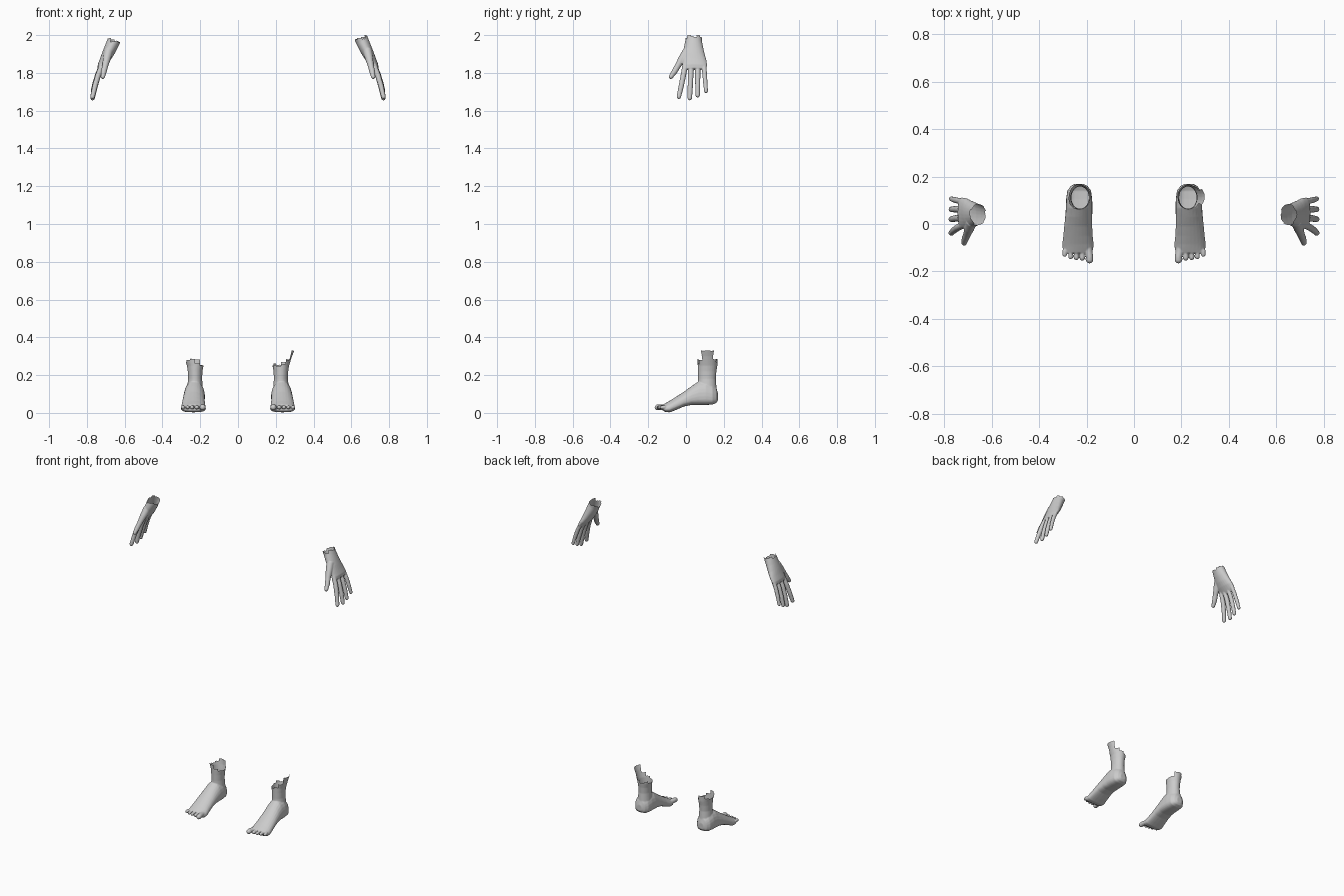
import bpy, bmesh
from math import sin, cos, pi, atan2, tau
from mathutils import Vector

if "Cube" in bpy.data.objects:
    bpy.data.objects.remove(bpy.data.objects["Cube"])

N = 24


def loft(bm, rings):
    """Closed skin through a list of equal-length point rings."""
    vs = [[bm.verts.new(p) for p in r] for r in rings]
    n = len(vs[0])
    for a, b in zip(vs, vs[1:]):
        for i in range(n):
            j = (i + 1) % n
            bm.faces.new((a[i], a[j], b[j], b[i]))
    bm.faces.new(vs[0][::-1])
    bm.faces.new(vs[-1])


def ring(c, u, v):
    return [Vector(c) + u * cos(tau * i / N) + v * sin(tau * i / N) for i in range(N)]


def digit(bm, pts):
    """Round-tipped tapering finger or toe along (x, y, z, radius) points."""
    P = [Vector(p[:3]) for p in pts]
    R = [p[3] for p in pts]
    d = (P[-1] - P[-2]).normalized()
    end, r = P[-1], R[-1]
    for a in (0.5, 1.0, 1.4):
        P.append(end + d * r * sin(a))
        R.append(r * cos(a))
    rings = []
    for i, p in enumerate(P):
        t = (P[min(i + 1, len(P) - 1)] - P[max(i - 1, 0)]).normalized()
        u = t.cross(Vector((0.3, 0.2, 1)) if abs(t.y) > 0.8 else Vector((0, 1, 0))).normalized()
        rings.append(ring(p, u * R[i], t.cross(u) * R[i]))
    loft(bm, rings)


def fuse(bm, name):
    """Merge overlapping solids into one smooth skin."""
    bmesh.ops.recalc_face_normals(bm, faces=bm.faces)
    me = bpy.data.meshes.new(name)
    bm.to_mesh(me)
    bm.free()
    ob = bpy.data.objects.new(name, me)
    bpy.context.collection.objects.link(ob)
    m = ob.modifiers.new("fuse", 'REMESH')
    m.mode = 'VOXEL'
    m.voxel_size = 0.003
    s = ob.modifiers.new("soften", 'SMOOTH')
    s.factor = 0.5
    s.iterations = 5
    dg = bpy.context.evaluated_depsgraph_get()
    out = bpy.data.meshes.new_from_object(ob.evaluated_get(dg))
    bpy.data.objects.remove(ob)
    return out


def torn(src, name, centre, limits, flip=False):
    """Open the top along a stepped edge (limit heights by angle); optionally mirror in x."""
    bm = bmesh.new()
    bm.from_mesh(src)
    k = len(limits)
    gone = []
    for f in bm.faces:
        c = f.calc_center_median()
        a = atan2(c.y - centre[1], c.x - centre[0]) % tau
        if c.z > limits[int(a / tau * k) % k]:
            gone.append(f)
    bmesh.ops.delete(bm, geom=gone, context='FACES')
    if flip:
        for v in bm.verts:
            v.co.x *= -1
        bmesh.ops.reverse_faces(bm, faces=bm.faces)
    for f in bm.faces:
        f.smooth = True
    me = bpy.data.meshes.new(name)
    bm.to_mesh(me)
    bm.free()
    ob = bpy.data.objects.new(name, me)
    bpy.context.collection.objects.link(ob)


# Foot: body sections (y, x centre, half width, bottom z, top z)
bm = bmesh.new()
X, Y, Z = Vector((1, 0, 0)), Vector((0, 1, 0)), Vector((0, 0, 1))
rings = []
for y, xc, hw, zb, zt in [(.169, .231, .018, .066, .105), (.160, .231, .036, .052, .135),
                          (.140, .231, .050, .044, .155), (.105, .231, .055, .042, .172),
                          (.068, .231, .056, .042, .168), (.030, .233, .057, .042, .142),
                          (-.010, .235, .059, .034, .113), (-.050, .236, .062, .017, .087),
                          (-.085, .236, .066, .003, .065), (-.108, .236, .064, .004, .052),
                          (-.122, .238, .056, .012, .044)]:
    mid = zb + (zt - zb) * 0.36
    pts = []
    for i in range(N):
        a = tau * i / N
        c, s = cos(a), sin(a)
        z = mid + s * (zt - mid) if s > 0 else mid - abs(s) ** 0.7 * (mid - zb)
        w = hw * (1 if s > 0 else abs(c) ** -0.3 if abs(c) > .1 else 1)
        pts.append(Vector((xc + c * w, y, z)))
    rings.append(pts)
loft(bm, rings)
# Ankle: (z, x centre, y centre, x radius, y radius)
loft(bm, [ring((xc, yc, z), X * rx, Y * ry) for z, xc, yc, rx, ry in
          [(.085, .230, .112, .048, .053), (.13, .228, .112, .042, .050),
           (.18, .227, .111, .037, .047), (.22, .227, .112, .039, .049),
           (.25, .2265, .114, .044, .052), (.30, .234, .114, .052, .054),
           (.35, .242, .114, .064, .055)]])
# Toes: base x, tip x, tip y, radius
for x0, x1, ty, r in [(.195, .187, -.167, .0165), (.222, .218, -.155, .0115), (.243, .243, -.153, .011),
                      (.264, .267, -.149, .0105), (.284, .292, -.139, .0105)]:
    digit(bm, [(x0, -.085, .030, r), ((x0 + x1) / 2, -.118, .029, r),
               (x1, ty + .028, .031, r * .9), (x1, ty + r, .029, r * .95)])
foot = fuse(bm, "foot")
torn(foot, "left_foot", (.226, .114),
     [.33, .285, .268, .255, .262, .25, .245, .252, .247, .258, .28, .33])
torn(foot, "right_foot", (.226, .114),
     [.265, .272, .287, .283, .255, .25, .247, .25, .262, .287, .28, .27], True)

# Hand: palm sections (x, z, y centre, half width, half thickness)
bm = bmesh.new()
secs = [(.630, 2.03, .040, .044, .036), (.657, 1.97, .040, .044, .035), (.675, 1.93, .040, .052, .033),
        (.692, 1.895, .041, .059, .030), (.708, 1.865, .044, .065, .025), (.725, 1.838, .047, .065, .019),
        (.733, 1.820, .047, .060, .012)]
T = Vector((.90, 0, .43))
loft(bm, [ring((x, yc, z), T * t, Y * w) for x, z, yc, w, t in secs])
# Fingers: base y, base z, tip y, tip z, radius
for y0, z0, y1, z1, r in [(-.004, 1.845, -.038, 1.660, .0145), (.027, 1.845, .020, 1.653, .0145),
                          (.062, 1.845, .062, 1.668, .0140), (.095, 1.850, .106, 1.692, .0125)]:
    h = z0 - z1
    digit(bm, [(.718, y0, z0, r), (.741, y0 + (y1 - y0) * .3, z0 - h * .32, r),
               (.758, y0 + (y1 - y0) * .65, z0 - h * .64, r * .95), (.770, y1, z1 + r * .9, r * .82)])
# Thumb
digit(bm, [(.684, .010, 1.92, .024), (.694, -.018, 1.878, .021), (.703, -.043, 1.838, .016),
           (.711, -.062, 1.805, .015), (.716, -.080, 1.779, .0115)])
hand = fuse(bm, "hand")
edge = [1.99, 2.0, 1.99, 1.985, 1.978, 1.968, 1.972, 1.975, 1.985, 1.98, 2.0, 1.995]
torn(hand, "left_hand", (.652, .04), edge)
torn(hand, "right_hand", (.652, .04), [z - .015 for z in edge], True)
